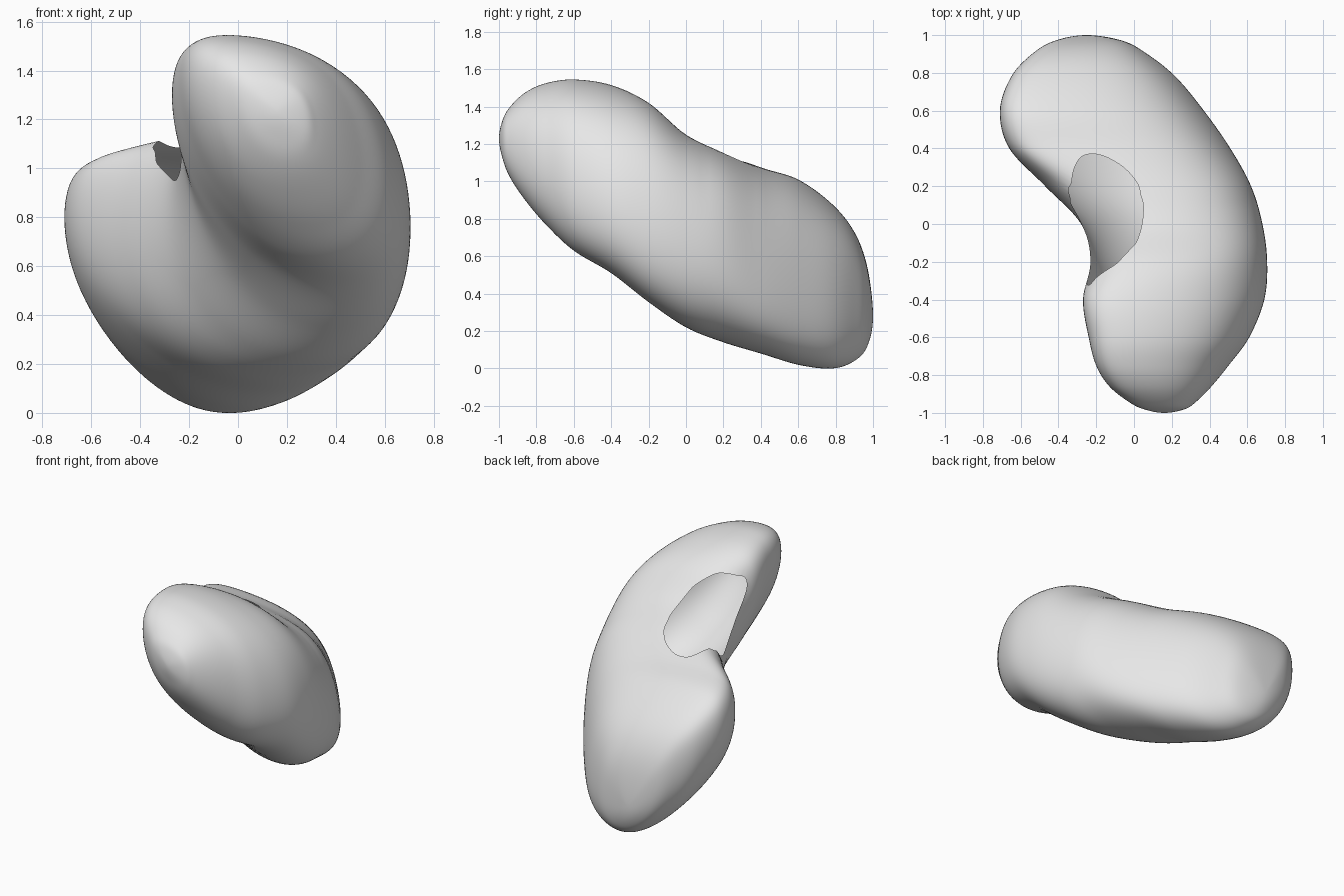
import bpy, bmesh, math

if "Cube" in bpy.data.objects:
    bpy.data.objects.remove(bpy.data.objects["Cube"])

# Cross-sections along y: y, x min, x max, z min, z max, lean (radians)
SECTIONS = [
    (-1.00, 0.16, 0.16, 1.23, 1.23, -0.35),
    (-0.98, 0.05, 0.27, 1.12, 1.33, -0.35),
    (-0.94, -0.03, 0.33, 1.02, 1.40, -0.37),
    (-0.86, -0.13, 0.41, 0.90, 1.475, -0.40),
    (-0.75, -0.20, 0.50, 0.77, 1.525, -0.43),
    (-0.60, -0.24, 0.61, 0.63, 1.545, -0.45),
    (-0.40, -0.27, 0.69, 0.51, 1.515, -0.44),
    (-0.20, -0.23, 0.705, 0.355, 1.42, -0.34),
    (0.00, -0.28, 0.68, 0.22, 1.25, -0.20),
    (0.20, -0.47, 0.62, 0.14, 1.155, -0.20),
    (0.40, -0.66, 0.51, 0.08, 1.075, -0.36),
    (0.60, -0.71, 0.37, 0.02, 1.01, -0.43),
    (0.78, -0.65, 0.22, 0.00, 0.88, -0.43),
    (0.90, -0.54, 0.07, 0.04, 0.73, -0.40),
    (0.97, -0.42, -0.06, 0.12, 0.54, -0.38),
    (1.00, -0.25, -0.25, 0.28, 0.28, -0.38),
]
# Opening on the hollow side: y, start angle, end angle (degrees)
OPENING = [(-0.32, 160, 172), (-0.2, 130, 186), (-0.1, 115, 182), (0.0, 107, 172),
           (0.1, 100, 155), (0.2, 93, 135), (0.3, 92, 120), (0.38, 100, 106)]
STEPS, SEGS = 8, 96


def mirrored(s):
    """Section reflected through a tip, so the ends close roundly."""
    return (s[0], s[2], s[1], s[4], s[3], s[5])


def spline(p0, p1, p2, p3, u):
    return [0.5 * (2 * b + (c - a) * u + (2 * a - 5 * b + 4 * c - d) * u * u
                   + (3 * b - a - 3 * c + d) * u ** 3)
            for a, b, c, d in zip(p0, p1, p2, p3)]


def outline(t, lean, y):
    """Leaning oval, fuller in its upper half towards the back."""
    w = min(max((y - 0.1) / 0.3, 0), 1)
    k = 0.10 + 0.04 * w + (0.04 + 0.08 * w) * math.sin(t)
    c = math.cos(t)
    s = math.sin(t + lean * (1 - 0.25 * c))
    return c * (1 + k * (1 - c * c)), s * (1 + k * (1 - s * s))


def in_opening(t, y):
    for (y0, a0, b0), (y1, a1, b1) in zip(OPENING, OPENING[1:]):
        if y0 <= y < y1:
            u = (y - y0) / (y1 - y0)
            return a0 + (a1 - a0) * u < math.degrees(t) < b0 + (b1 - b0) * u
    return False


# Smoothly interpolated rings
pts = [mirrored(SECTIONS[1])] + SECTIONS + [mirrored(SECTIONS[-2])]
rings = []
for i in range(len(SECTIONS) - 1):
    rings += [spline(*pts[i:i + 4], k / STEPS) for k in range(STEPS)]
rings.append(list(SECTIONS[-1]))

# Curved bean-shaped body
bm = bmesh.new()
grid = []
for y, x0, x1, z0, z1, lean in rings:
    row = []
    for j in range(SEGS):
        ox, oz = outline(2 * math.pi * j / SEGS, lean, y)
        row.append(bm.verts.new(((x0 + x1) / 2 + (x1 - x0) / 2 * ox, y,
                                 (z0 + z1) / 2 + (z1 - z0) / 2 * oz)))
    grid.append(row)

opening = []
for i in range(len(grid) - 1):
    for j in range(SEGS):
        k = (j + 1) % SEGS
        f = bm.faces.new((grid[i][j], grid[i][k], grid[i + 1][k], grid[i + 1][j]))
        f.smooth = True
        if in_opening(2 * math.pi * (j + 0.5) / SEGS, (rings[i][0] + rings[i + 1][0]) / 2):
            opening.append(f)
bmesh.ops.remove_doubles(bm, verts=bm.verts[:], dist=0.0005)
bmesh.ops.recalc_face_normals(bm, faces=bm.faces[:])

# Open the hollow side and even out its rim
bmesh.ops.delete(bm, geom=opening, context='FACES')
rim = [v for v in bm.verts if v.is_boundary]
for _ in range(4):
    target = {}
    for v in rim:
        near = [e.other_vert(v).co for e in v.link_edges if e.is_boundary]
        target[v] = v.co * 0.5 + sum(near[1:], near[0].copy()) * (0.5 / len(near))
    for v, co in target.items():
        v.co = co

mesh = bpy.data.meshes.new("bean_body")
bm.to_mesh(mesh)
bm.free()
body = bpy.data.objects.new("bean_body", mesh)
bpy.context.collection.objects.link(body)

grey = bpy.data.materials.new("light_grey")
grey.diffuse_color = (0.8, 0.8, 0.8, 1)
grey.use_nodes = True
grey.node_tree.nodes["Principled BSDF"].inputs["Base Color"].default_value = grey.diffuse_color
mesh.materials.append(grey)
